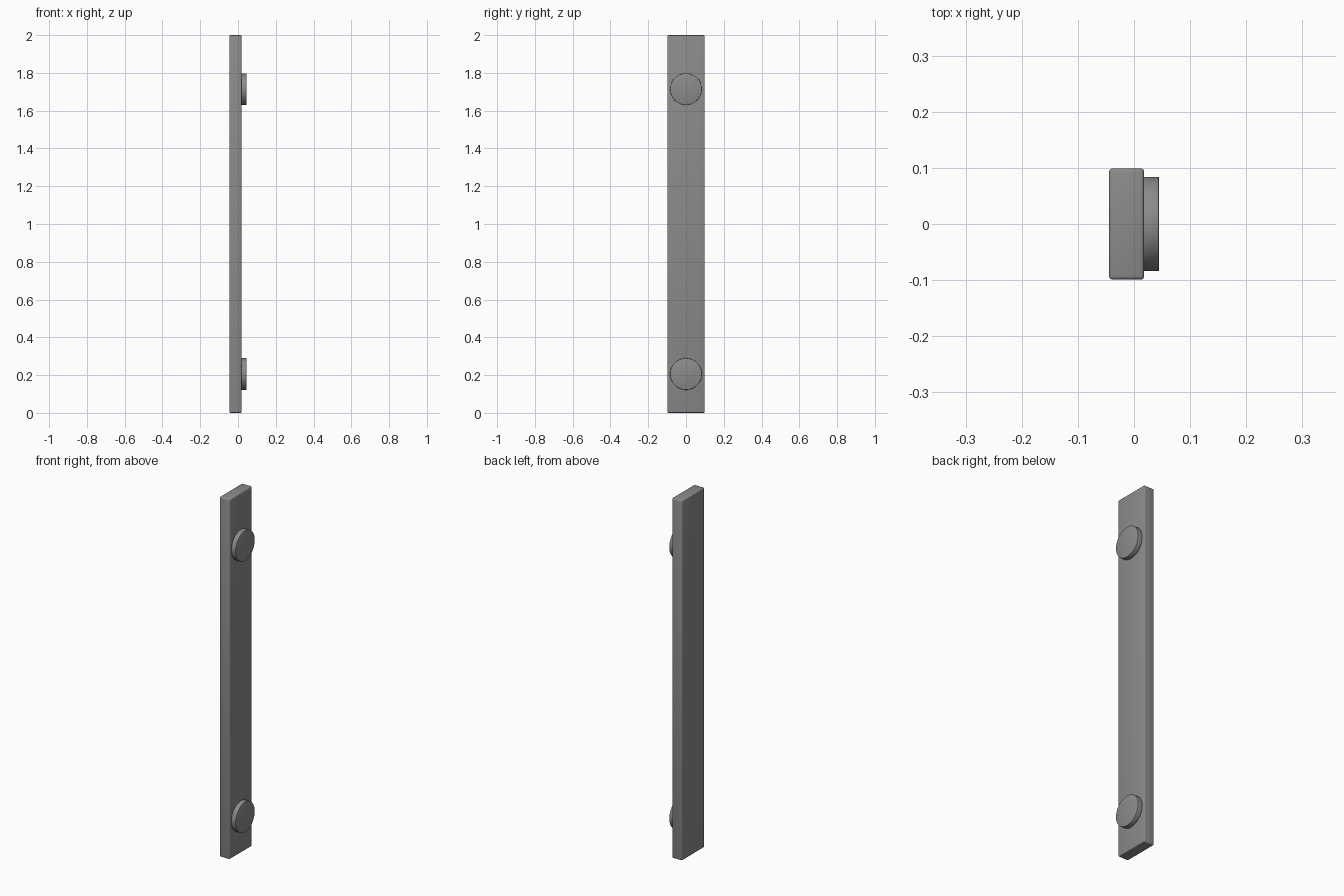
import bpy, math

if "Cube" in bpy.data.objects:
    bpy.data.objects.remove(bpy.data.objects["Cube"])

X_BACK, X_FACE, X_DISC = -0.0445, 0.018, 0.0445
HALF_WIDTH, HEIGHT = 0.099, 2.0
DISC_RADIUS = 0.084

dark_grey = bpy.data.materials.new("dark_grey")
dark_grey.diffuse_color = (0.26, 0.26, 0.26, 1)
dark_grey.use_nodes = True
dark_grey.node_tree.nodes["Principled BSDF"].inputs["Base Color"].default_value = dark_grey.diffuse_color


def finish(obj, name, bevel, segments):
    """Name and colour the part, round its edges and shade it smooth."""
    obj.name = name
    obj.data.materials.append(dark_grey)
    bpy.ops.object.transform_apply(location=False, rotation=True, scale=True)
    mod = obj.modifiers.new("soft_edges", 'BEVEL')
    mod.width = bevel
    mod.segments = segments
    mod.limit_method = 'ANGLE'
    mod.angle_limit = math.radians(40)
    bpy.ops.object.modifier_apply(modifier=mod.name)
    bpy.ops.object.shade_smooth_by_angle(angle=math.radians(35))


# Long flat plank
bpy.ops.mesh.primitive_cube_add(size=1, location=((X_BACK + X_FACE) / 2, 0, HEIGHT / 2))
plank = bpy.context.object
plank.scale = (X_FACE - X_BACK, 2 * HALF_WIDTH, HEIGHT)
finish(plank, "plank", 0.006, 3)

# Round mounting discs on the +x face, seated slightly into the plank
inner = X_FACE - 0.005
for name, z in (("lower_disc", 0.206), ("upper_disc", 1.714)):
    bpy.ops.mesh.primitive_cylinder_add(
        vertices=64, radius=DISC_RADIUS, depth=X_DISC - inner,
        location=((inner + X_DISC) / 2, 0, z), rotation=(0, math.pi / 2, 0))
    finish(bpy.context.object, name, 0.0015, 2)
